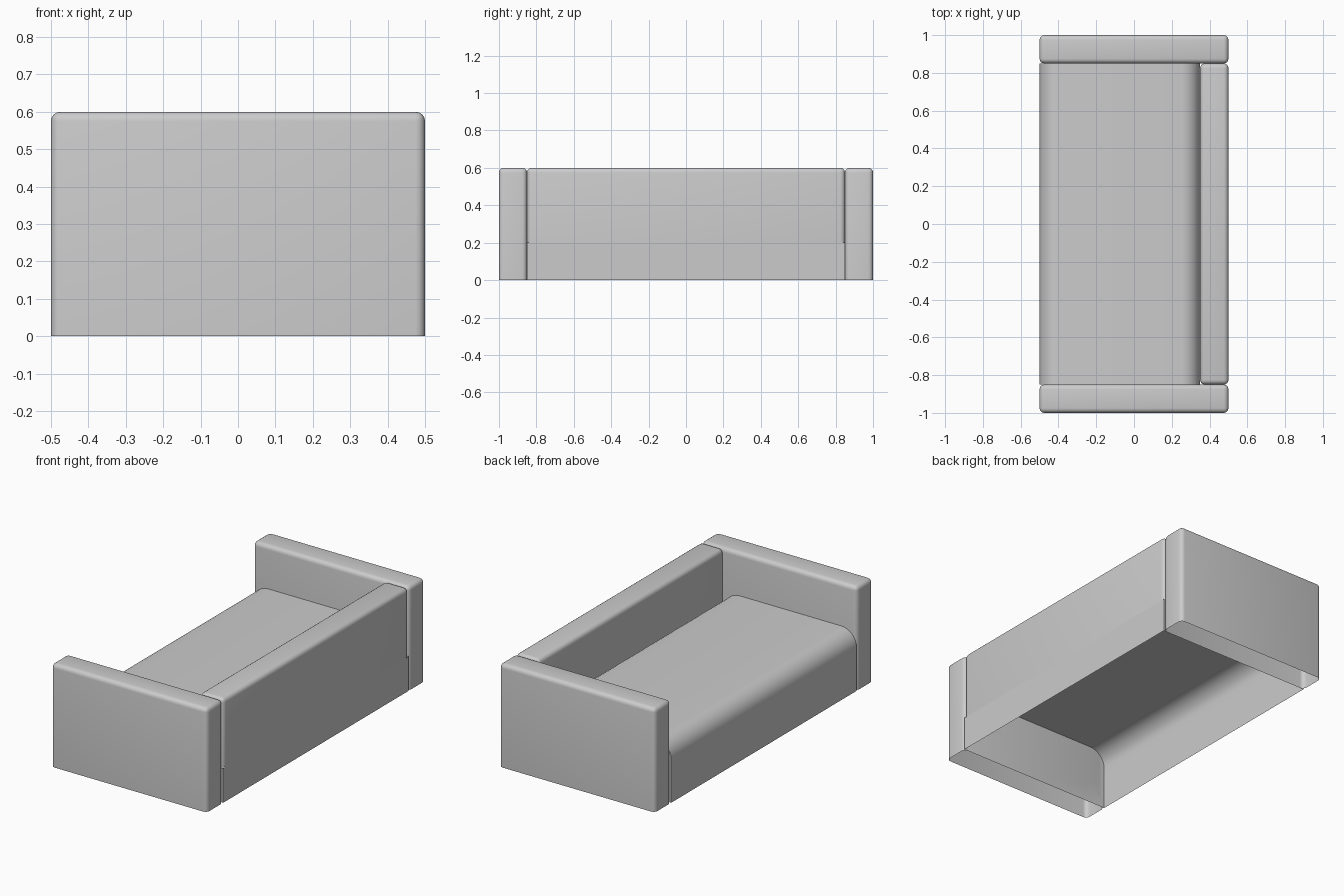
import bpy, bmesh
from mathutils import Vector

if "Cube" in bpy.data.objects:
    bpy.data.objects.remove(bpy.data.objects["Cube"])


def shell_box(name, lo, hi, radius=0.0, segments=4, rounded=None, open_top=False):
    """Box without a bottom; edges accepted by rounded(edge) get a round bevel."""
    lo, hi = Vector(lo), Vector(hi)
    bm = bmesh.new()
    bmesh.ops.create_cube(bm, size=1)
    for v in bm.verts:
        v.co = Vector([(lo[i] + hi[i]) / 2 + v.co[i] * (hi[i] - lo[i]) for i in range(3)])
    if radius:
        edges = [e for e in bm.edges if rounded(e, lo, hi)]
        bmesh.ops.bevel(bm, geom=edges, offset=radius, offset_type='OFFSET',
                        segments=segments, profile=0.5, affect='EDGES')
    bm.normal_update()
    gone = [f for f in bm.faces if f.normal.z < -0.9 or (open_top and f.normal.z > 0.9)]
    bmesh.ops.delete(bm, geom=gone, context='FACES')
    mesh = bpy.data.meshes.new(name)
    bm.to_mesh(mesh)
    bm.free()
    ob = bpy.data.objects.new(name, mesh)
    bpy.context.collection.objects.link(ob)
    bpy.ops.object.select_all(action='DESELECT')
    ob.select_set(True)
    bpy.context.view_layer.objects.active = ob
    bpy.ops.object.shade_smooth_by_angle(angle=0.6)
    return ob


def not_bottom(e, lo, hi):
    return max(v.co.z for v in e.verts) > lo.z + 1e-4


def top_long(e, lo, hi):
    a, b = (v.co for v in e.verts)
    return min(a.z, b.z) > hi.z - 1e-4 and abs(a.y - b.y) > 0.1


# Two full-depth arms at the ends
for side, y0, y1 in (("left", -1.0, -0.85), ("right", 0.85, 1.0)):
    shell_box(side + "_arm", (-0.5, y0, 0), (0.5, y1, 0.6), 0.025, 4, not_bottom)

# Base frame: walls only, open above and below
shell_box("base", (-0.5, -0.85, 0), (0.5, 0.85, 0.2), open_top=True)

# Backrest standing on the base
shell_box("backrest", (0.35, -0.85, 0.2), (0.5, 0.85, 0.6), 0.025, 4, not_bottom)

# Seat cushion with rounded long edges
shell_box("seat_cushion", (-0.5, -0.85, 0.2), (0.35, 0.85, 0.35), 0.1, 8, top_long)
